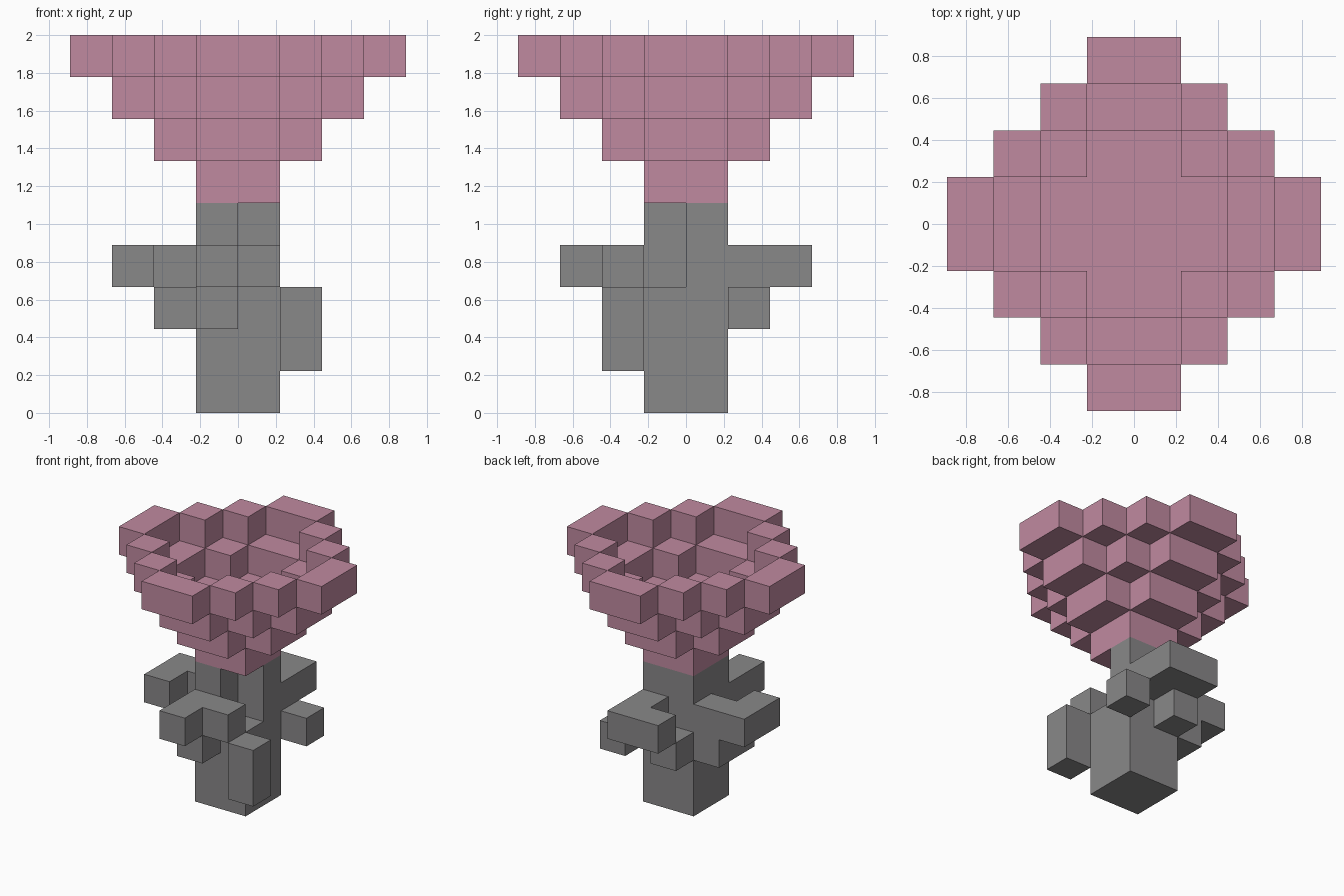
import bpy
import bmesh
from mathutils import Vector

UNIT = 2 / 9  # edge length of one block

cube = bpy.data.objects.get("Cube")
if cube:
    bpy.data.objects.remove(cube, do_unlink=True)


def material(name, rgb):
    mat = bpy.data.materials.new(name)
    mat.use_nodes = True
    mat.diffuse_color = (*rgb, 1)
    bsdf = mat.node_tree.nodes["Principled BSDF"]
    bsdf.inputs["Base Color"].default_value = (*rgb, 1)
    bsdf.inputs["Roughness"].default_value = 0.9
    return mat


pink = material("dusty_pink", (0.527, 0.254, 0.352))
grey = material("stone_grey", (0.25, 0.246, 0.25))


def block(x0, x1, y0, y1, z0, z1):
    """All unit cells inside a box given in block units."""
    return {(x, y, z) for x in range(x0, x1)
            for y in range(y0, y1) for z in range(z0, z1)}


def diamond(level, radii):
    """Four-way symmetric cells whose stepped distance from the axis is in radii."""
    def step(i):
        return i if i >= 0 else -i - 1
    return {(x, y, level) for x in range(-4, 4) for y in range(-4, 4)
            if step(x) + step(y) in radii}


# Stem with a notch in its upper front corner
stem = block(-1, 1, -1, 1, 0, 5) - block(0, 1, -1, 0, 3, 5)

# Crooked branches and leaves around the stem
parts = {
    "stem": (stem, grey),
    "front_branch": (block(-1, 0, -2, -1, 2, 4) | block(0, 1, -2, -1, 3, 4)
                     | block(-1, 0, -3, -2, 3, 4), grey),
    "right_branch": (block(-2, -1, -1, 1, 2, 3) | block(-2, -1, 0, 1, 3, 4)
                     | block(-3, -2, -1, 1, 3, 4), grey),
    "back_branch": (block(0, 1, 1, 2, 3, 4) | block(-1, 1, 2, 3, 3, 4), grey),
    "back_knot": (block(-1, 0, 1, 2, 2, 3), grey),
    "back_corner_leaf": (block(1, 2, 1, 2, 2, 3), grey),
    "front_corner_leaf": (block(1, 2, -2, -1, 1, 3), grey),
    # Blossom: solid base and floor, then two widening rings of petals
    "blossom_base": (diamond(5, {0}) | diamond(6, {0, 1}), pink),
    "inner_petals": (diamond(7, {2}), pink),
    "outer_petals": (diamond(8, {3}), pink),
}
occupied = set().union(*(cells for cells, _ in parts.values()))


def build(name, cells, mat):
    """Make the outer skin of a group of cells, with flat areas merged."""
    bm = bmesh.new()
    for cell in sorted(cells):
        for axis in range(3):
            for sign in (-1, 1):
                neighbour = list(cell)
                neighbour[axis] += sign
                if tuple(neighbour) in occupied:
                    continue
                normal, u = Vector(), Vector()
                normal[axis] = sign / 2
                u[(axis + 1) % 3] = 0.5
                v = normal.cross(u) * 2
                centre = Vector(cell) + Vector((0.5, 0.5, 0.5)) + normal
                corners = (-u - v, u - v, u + v, v - u)
                bm.faces.new([bm.verts.new((centre + c) * UNIT) for c in corners])
    bmesh.ops.remove_doubles(bm, verts=bm.verts[:], dist=0.001)
    bmesh.ops.dissolve_limit(bm, angle_limit=0.01, verts=bm.verts[:], edges=bm.edges[:])
    mesh = bpy.data.meshes.new(name)
    bm.to_mesh(mesh)
    bm.free()
    mesh.materials.append(mat)
    bpy.context.collection.objects.link(bpy.data.objects.new(name, mesh))


for part_name, (part_cells, part_mat) in parts.items():
    build(part_name, part_cells, part_mat)
